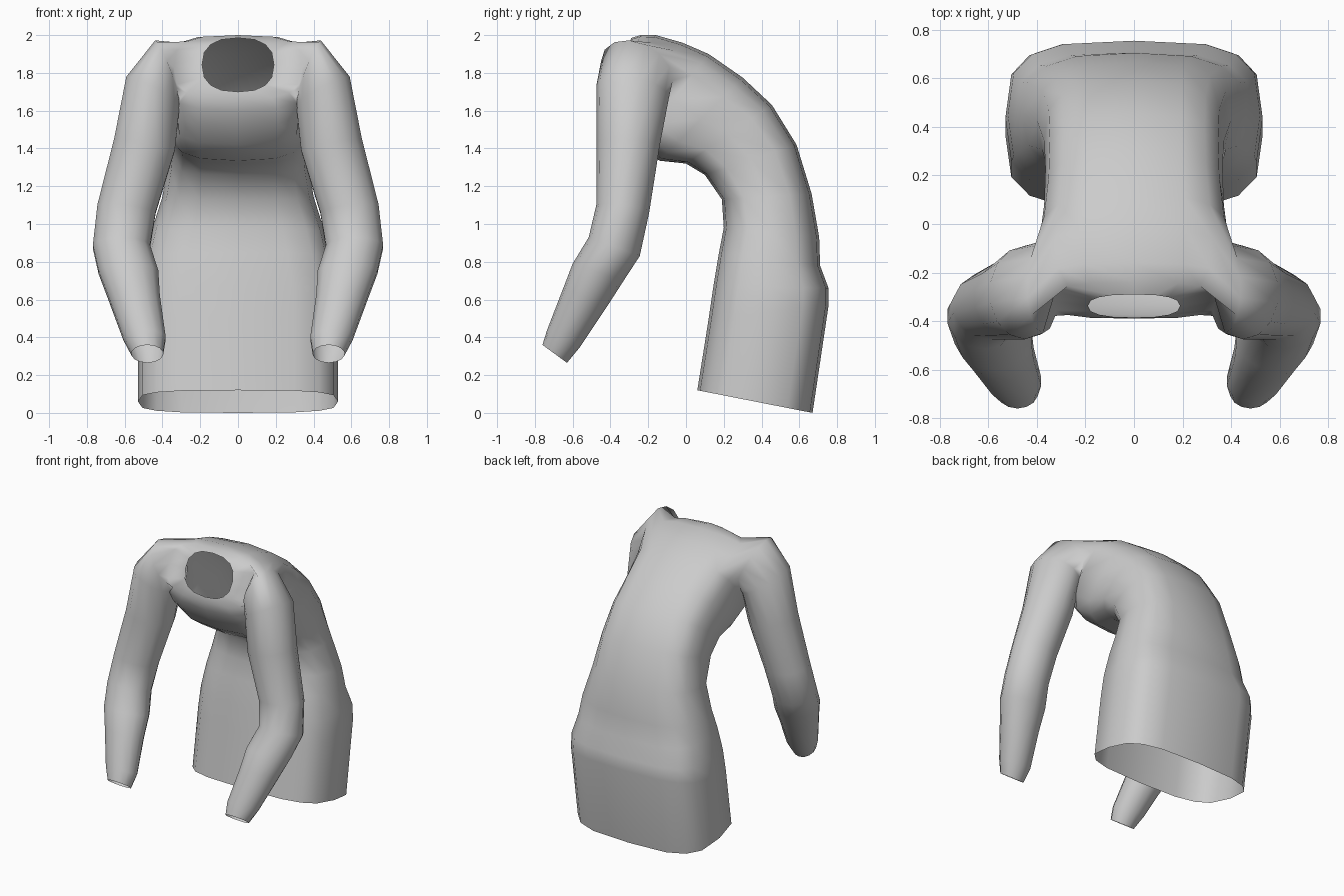
import bpy, bmesh
from math import sin, cos, pi
from mathutils import Vector

if "Cube" in bpy.data.objects:
    bpy.data.objects.remove(bpy.data.objects["Cube"])

cloth = bpy.data.materials.new("grey cloth")
cloth.use_nodes = True
grey = (0.6, 0.6, 0.6, 1)
cloth.diffuse_color = grey
cloth.node_tree.nodes["Principled BSDF"].inputs["Base Color"].default_value = grey

bm = bmesh.new()


def power(v, e):
    return abs(v) ** e * (1 if v > 0 else -1)


def ring(count, back, front, cx, half, tilt=0.0, e=1.0):
    """Closed loop from the back point, round +x, to the front point."""
    b, f = Vector((cx, *back)), Vector((cx, *front))
    mid, arm = (b + f) / 2, (b - f) / 2
    side = Vector((half, 0, tilt))
    return [bm.verts.new(mid + arm * power(cos(a), e) + side * power(sin(a), e))
            for a in (2 * pi * i / count for i in range(count))]


def skin(a, b, skip=()):
    n = len(a)
    for i in range(n):
        if i not in skip:
            bm.faces.new((a[i], a[(i + 1) % n], b[(i + 1) % n], b[i]))


# Torso, hem to neck: back point, front point, half width, squareness
N = 16
torso_rows = [
    ((.67, 0), (.06, .12), .53, .6),
    ((.755, .57), (.12, .5), .53, .6),
    ((.755, .66), (.145, .67), .52, .6),
    ((.71, .78), (.175, .85), .49, .65),
    ((.705, .93), (.2, .98), .46, .7),
    ((.665, 1.16), (.19, 1.13), .4, .7),
    ((.585, 1.42), (.1, 1.26), .37, .65),
    ((.455, 1.63), (0, 1.32), .365, .65),
    ((.3, 1.775), (-.14, 1.335), .37, .65),
    ((.12, 1.9), (-.26, 1.42), .39, .65),
    ((-.02, 1.96), (-.335, 1.52), .4, .65),
    ((-.16, 2.0), (-.375, 1.6), .39, .65),
    ((-.24, 2.0), (-.39, 1.66), .34, .65),
    ((-.29, 1.985), (-.385, 1.7), .19, .8),
]
torso = [ring(N, b, f, 0, w, 0, e) for b, f, w, e in torso_rows]
low, high = 9, 12                       # rows bounding the armholes
left_gap, right_gap = range(2, 6), range(10, 14)
for k in range(len(torso) - 1):
    hole = low <= k < high
    skin(torso[k], torso[k + 1], [*left_gap, *right_gap] if hole else ())

# Sleeves, shoulder to wrist: back, front, centre x, half width, tilt
sleeve_rows = [
    ((-.07, 1.76), (-.45, 1.86), .375, .065, .155),
    ((-.09, 1.67), (-.475, 1.73), .45, .145, .075),
    ((-.14, 1.41), (-.475, 1.43), .495, .165, .03),
    ((-.195, 1.06), (-.475, 1.1), .59, .158, .02),
    ((-.245, .83), (-.515, .93), .617, .155, 0),
    ((-.33, .7), (-.6, .79), .58, .162, 0),
    ((-.42, .56), (-.65, .66), .55, .14, 0),
    ((-.56, .35), (-.735, .44), .495, .115, 0),
    ((-.63, .265), (-.76, .36), .48, .085, 0),
]
for s in (1, -1):
    # Armhole border, starting behind the arm and passing over the shoulder
    path = ([(low, i) for i in (4, 5, 6)] + [(k, 6) for k in (10, 11)]
            + [(high, i) for i in (6, 5, 4, 3, 2)] + [(k, 2) for k in (11, 10)]
            + [(low, i) for i in (2, 3)])
    # Torso points run from the back round to the front, so flip them here
    path = [(k, 8 - i) for k, i in path]
    previous = [torso[k][i if s > 0 else (N - i) % N] for k, i in path]
    for b, f, cx, half, tilt in sleeve_rows:
        loop = ring(len(path), b, f, cx * s, half * s, tilt)
        skin(previous, loop)
        previous = loop

bmesh.ops.recalc_face_normals(bm, faces=bm.faces)
mesh = bpy.data.meshes.new("long_sleeved_top")
bm.to_mesh(mesh)
bm.free()
mesh.materials.append(cloth)
top = bpy.data.objects.new("long_sleeved_top", mesh)
bpy.context.collection.objects.link(top)
for p in mesh.polygons:
    p.use_smooth = True
